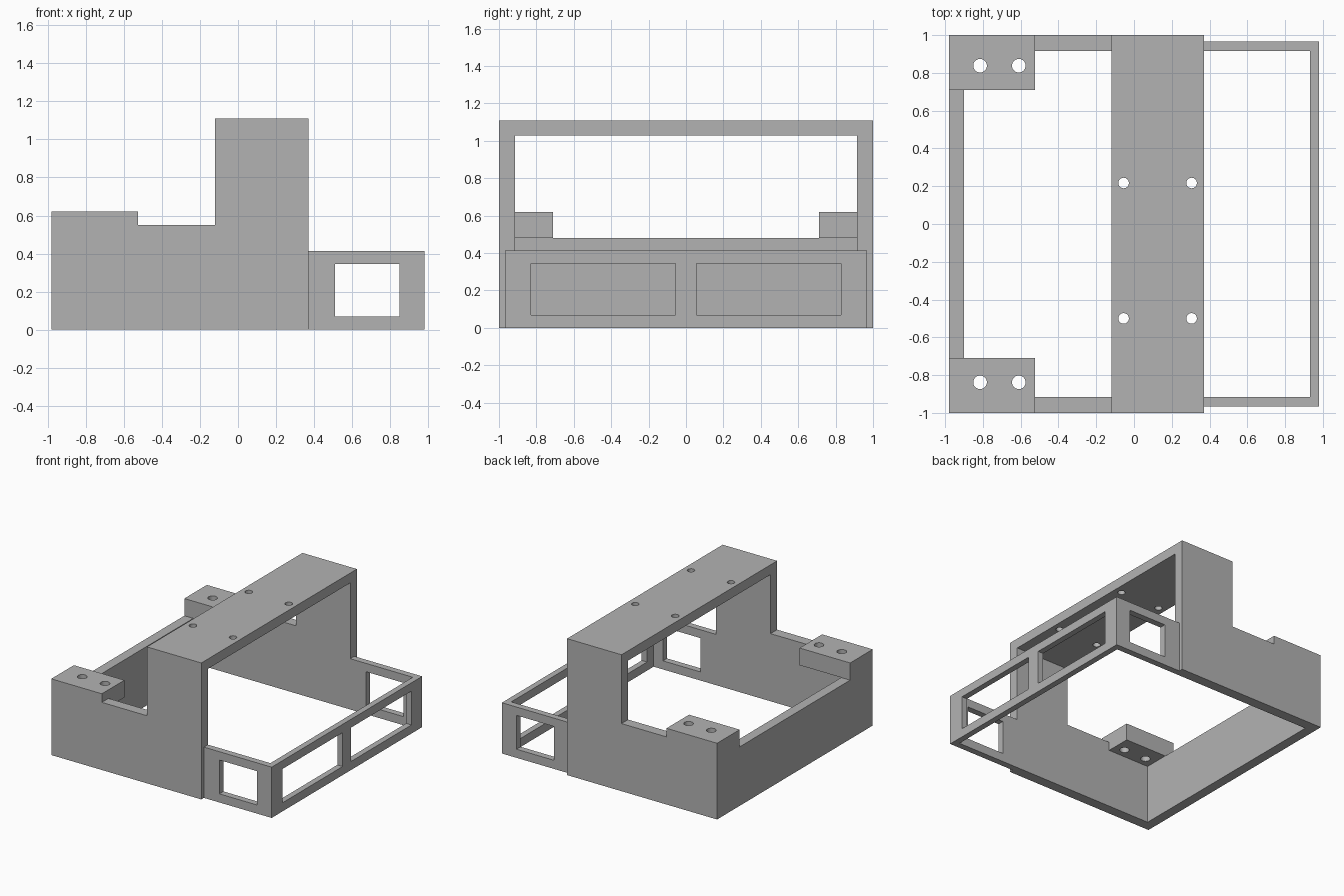
import bpy, bmesh

if "Cube" in bpy.data.objects:
    bpy.data.objects.remove(bpy.data.objects["Cube"])

grey = bpy.data.materials.new("plain grey")
grey.diffuse_color = (0.45, 0.45, 0.45, 1)
grey.use_nodes = True
grey.node_tree.nodes["Principled BSDF"].inputs["Base Color"].default_value = grey.diffuse_color


def prism(name, outline, y0, y1):
    """Extrude an (x, z) outline from y0 to y1."""
    bm = bmesh.new()
    face = bm.faces.new([bm.verts.new((x, y0, z)) for x, z in outline])
    grown = bmesh.ops.extrude_face_region(bm, geom=[face])["geom"]
    verts = [v for v in grown if isinstance(v, bmesh.types.BMVert)]
    bmesh.ops.translate(bm, verts=verts, vec=(0, y1 - y0, 0))
    bmesh.ops.recalc_face_normals(bm, faces=bm.faces)
    mesh = bpy.data.meshes.new(name)
    bm.to_mesh(mesh)
    bm.free()
    obj = bpy.data.objects.new(name, mesh)
    bpy.context.collection.objects.link(obj)
    mesh.materials.append(grey)
    return obj


def box(name, x0, x1, y0, y1, z0, z1):
    return prism(name, [(x0, z0), (x1, z0), (x1, z1), (x0, z1)], y0, y1)


def cut(target, cutter):
    """Subtract the cutter from the target and remove the cutter."""
    mod = target.modifiers.new("cut", "BOOLEAN")
    mod.operation = "DIFFERENCE"
    mod.solver = "EXACT"
    mod.object = cutter
    bpy.context.view_layer.objects.active = target
    bpy.ops.object.modifier_apply(modifier=mod.name)
    bpy.data.objects.remove(cutter)


def drill(target, x, y, z, radius):
    bpy.ops.mesh.primitive_cylinder_add(vertices=32, radius=radius, depth=0.4,
                                        location=(x, y, z))
    cut(target, bpy.context.object)


# Body: stepped side profile hollowed into walls, bridge and mounting tabs
body = prism("body", [(-0.98, 0), (0.37, 0), (0.37, 1.11), (-0.12, 1.11),
                      (-0.12, 0.55), (-0.525, 0.55), (-0.525, 0.62),
                      (-0.98, 0.62)], -1, 1)
cut(body, box("tab_gap", -1.2, -0.4, -0.71, 0.71, 0.48, 0.8))
cut(body, box("bridge_opening", -0.525, 0.6, -0.915, 0.915, -0.3, 1.03))
cut(body, box("lower_cavity", -0.9, -0.45, -0.915, 0.915, -0.3, 0.48))

# Screw holes in the tabs and the bridge
for x in (-0.815, -0.61):
    for y in (-0.838, 0.838):
        drill(body, x, y, 0.55, 0.036)
for x in (-0.055, 0.305):
    for y in (-0.5, 0.217):
        drill(body, x, y, 1.07, 0.028)

# Window frame: three thin walls with window openings
frame = box("window_frame", 0.37, 0.98, -0.967, 0.967, 0, 0.413)
cut(frame, box("frame_cavity", 0.2, 0.932, -0.915, 0.915, -0.3, 0.7))
cut(frame, box("side_windows", 0.51, 0.848, -1.2, 1.2, 0.07, 0.345))
for y0, y1 in ((-0.83, -0.055), (0.055, 0.83)):
    cut(frame, box("end_window", 0.88, 1.2, y0, y1, 0.07, 0.345))

# Keep one material slot and flat faces
for obj in (body, frame):
    obj.data.materials.clear()
    obj.data.materials.append(grey)
    for poly in obj.data.polygons:
        poly.material_index = 0
        poly.use_smooth = False
